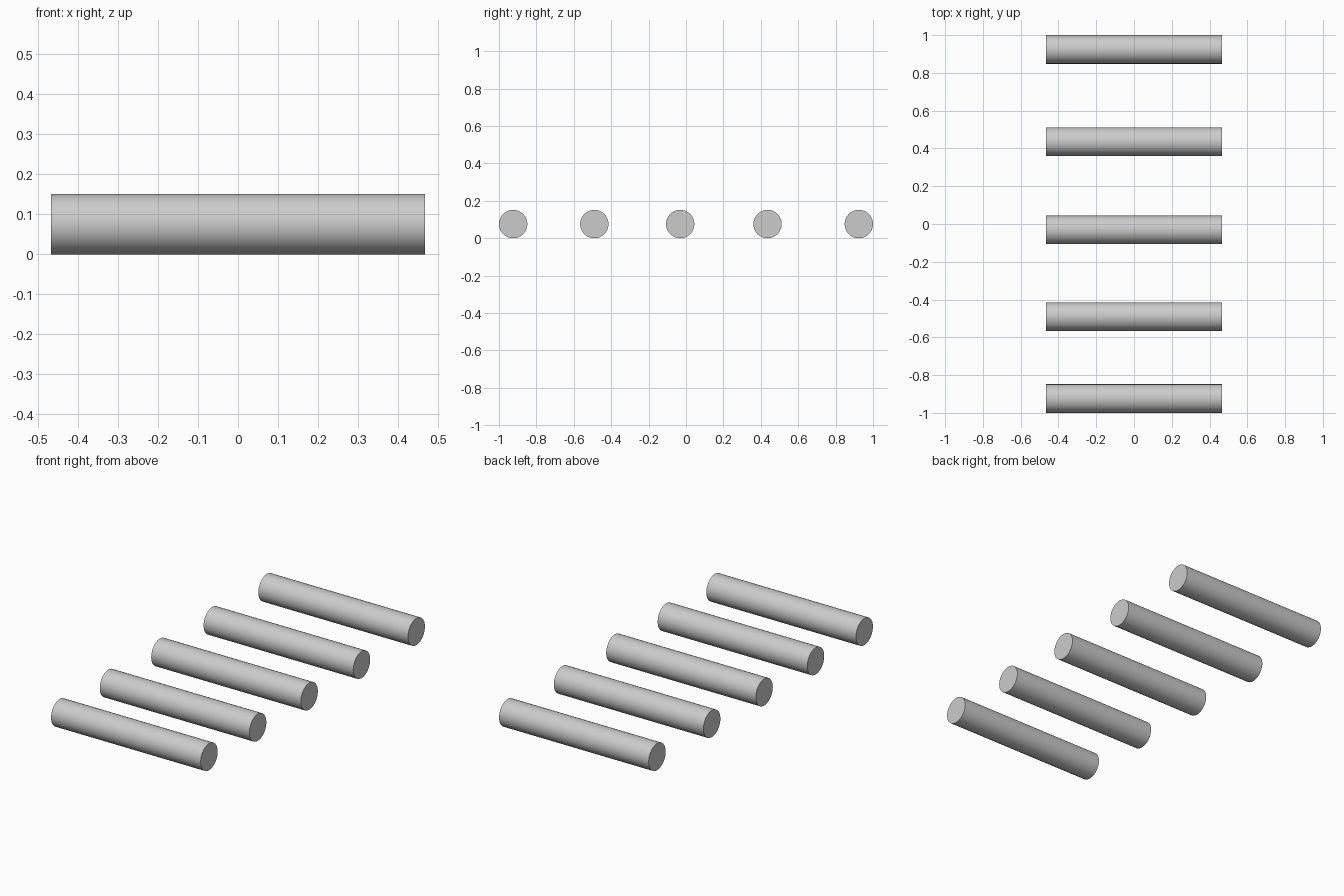
import bpy
import math

if "Cube" in bpy.data.objects:
    bpy.data.objects.remove(bpy.data.objects["Cube"])

RADIUS = 0.0757
LENGTH = 0.934


def add_rod(name, y):
    # Round bar lying along x, resting on z = 0
    bpy.ops.mesh.primitive_cylinder_add(
        vertices=48, radius=RADIUS, depth=LENGTH,
        location=(0, y, RADIUS), rotation=(0, math.pi / 2, 0))
    rod = bpy.context.object
    rod.name = name
    bpy.ops.object.shade_smooth_by_angle(angle=math.radians(30))
    return rod


# Five loosely spaced parallel rods, front to back
for i, y in enumerate((-0.924, -0.49, -0.031, 0.436, 0.924), start=1):
    add_rod(f"rod_{i}", y)
